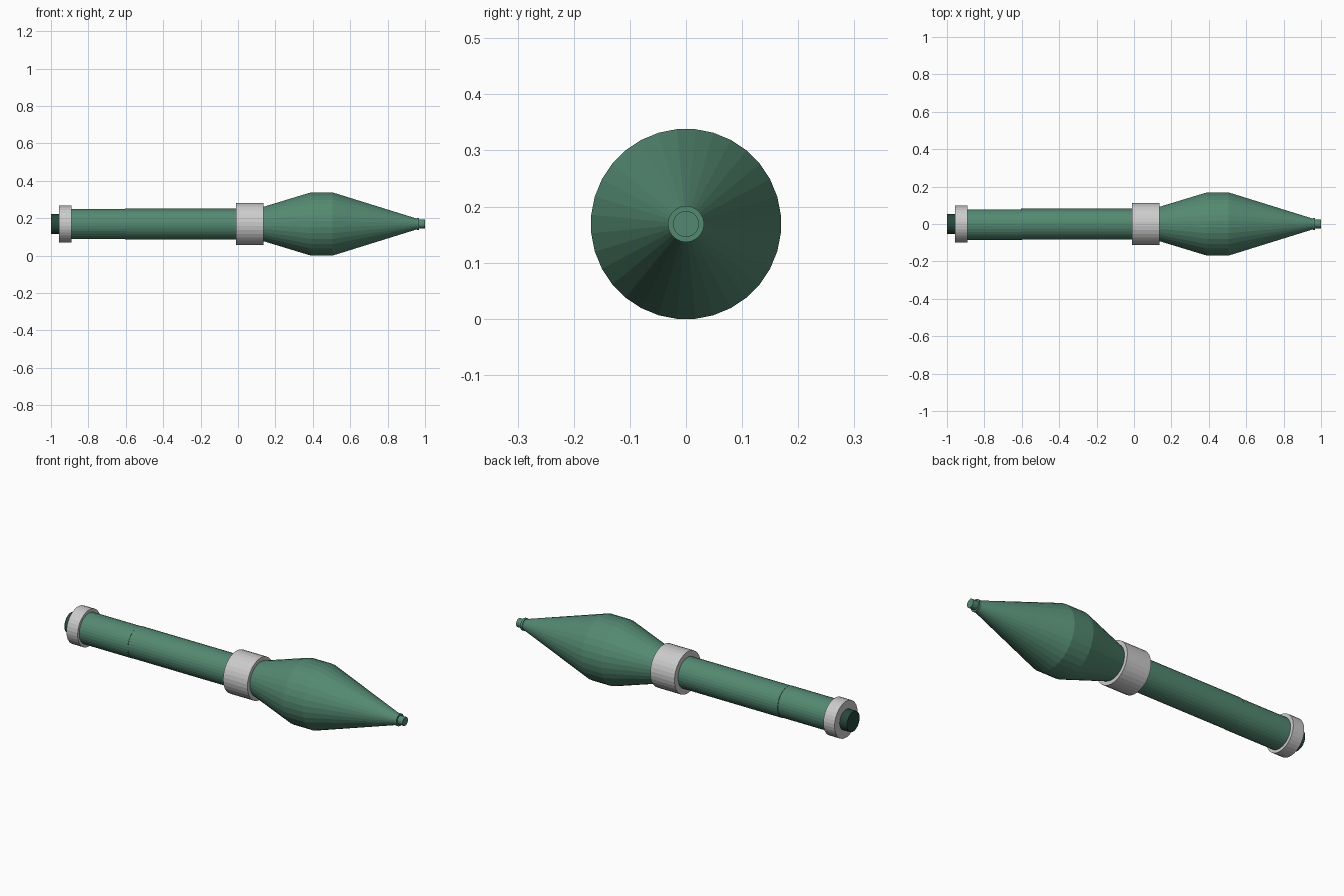
import bpy, bmesh, math

if "Cube" in bpy.data.objects:
    bpy.data.objects.remove(bpy.data.objects["Cube"])

SIDES = 32
AXIS_Z = 0.169


def material(name, rgb):
    m = bpy.data.materials.new(name)
    m.diffuse_color = (*rgb, 1)
    m.use_nodes = True
    m.node_tree.nodes["Principled BSDF"].inputs["Base Color"].default_value = m.diffuse_color
    return m


def lathe(name, profile, mat=None, y=0.0):
    """Closed solid turned around the x axis from (x, radius) points."""
    bm = bmesh.new()
    rings = []
    for x, r in profile:
        r /= math.cos(math.pi / SIDES)  # radius measured to the flats
        ring = []
        for i in range(SIDES):
            a = 2 * math.pi * (i + 0.5) / SIDES
            ring.append(bm.verts.new((x, y + r * math.cos(a), AXIS_Z + r * math.sin(a))))
        rings.append(ring)
    for a, b in zip(rings, rings[1:]):
        for i in range(SIDES):
            j = (i + 1) % SIDES
            bm.faces.new((a[i], a[j], b[j], b[i]))
    bm.faces.new(rings[0])
    bm.faces.new(rings[-1])
    bmesh.ops.recalc_face_normals(bm, faces=bm.faces)
    mesh = bpy.data.meshes.new(name)
    bm.to_mesh(mesh)
    bm.free()
    ob = bpy.data.objects.new(name, mesh)
    bpy.context.collection.objects.link(ob)
    if mat:
        mesh.materials.append(mat)
    return ob


green = material("green", (0.088, 0.25, 0.165))
dark = material("dark_green", (0.022, 0.065, 0.043))

# Tail stub and rear collar
lathe("tail_stub", [(-1.0, 0.054), (-0.95, 0.054)], dark)
lathe("rear_collar", [(-0.957, 0.098), (-0.89, 0.098)])

# Motor tube: the rear length sits slightly off the front one
lathe("rear_tube", [(-0.90, 0.0815), (-0.60, 0.0815)], green, y=-0.003)
lathe("front_tube", [(-0.605, 0.082), (0.0, 0.082)], green)

# Middle collar
lathe("middle_collar", [(-0.01, 0.112), (0.135, 0.112)])

# Double-cone head
lathe("head", [(0.12, 0.087), (0.39, 0.169), (0.505, 0.169), (0.965, 0.026)], green)

# Nose cap and tip
lathe("nose_cap", [(0.957, 0.032), (0.969, 0.032)], green)
lathe("nose_tip", [(0.965, 0.023), (1.0, 0.023)], green)
